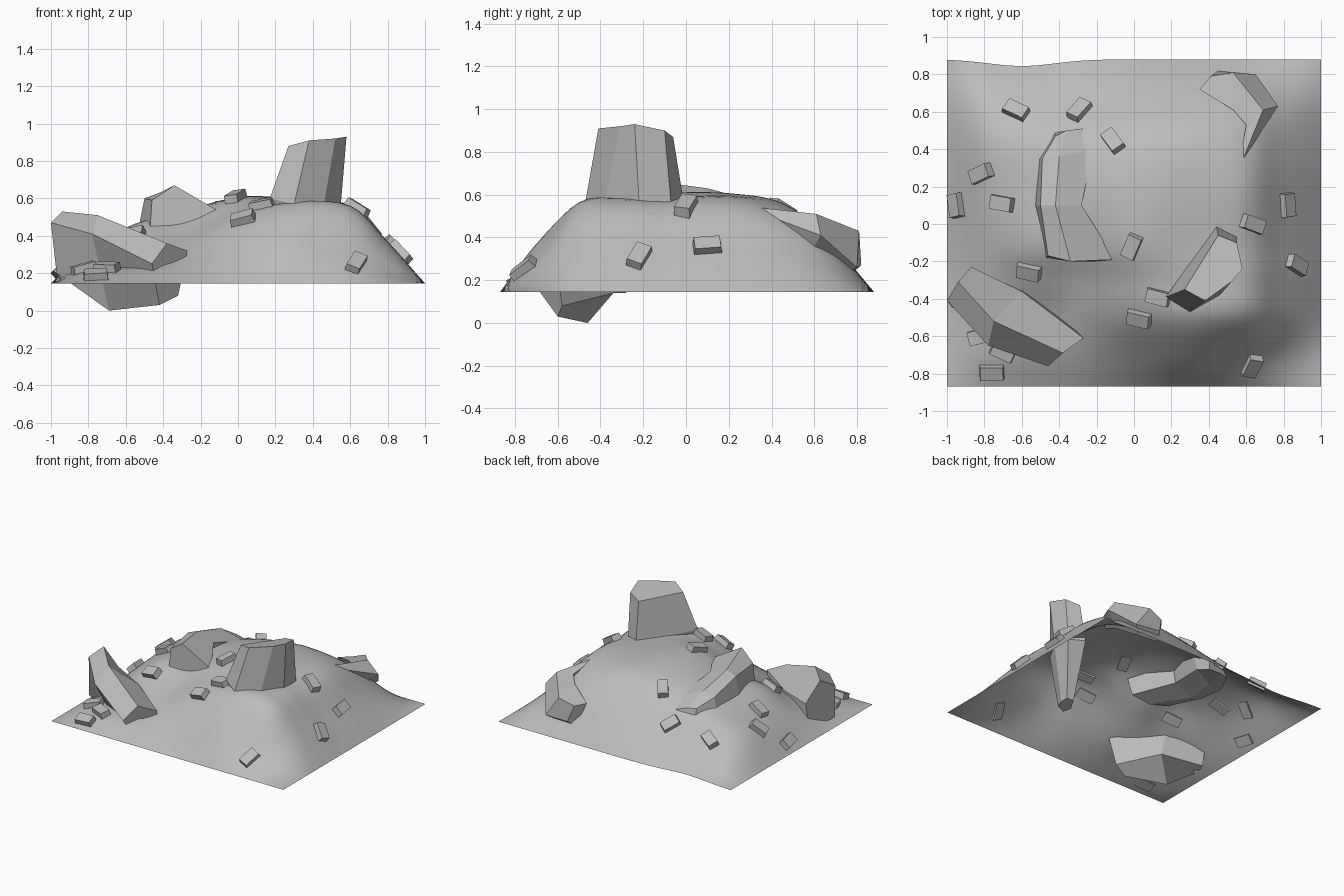
import bpy
import bmesh
import math
from mathutils import Vector, Matrix
from mathutils.bvhtree import BVHTree

if "Cube" in bpy.data.objects:
    bpy.data.objects.remove(bpy.data.objects["Cube"], do_unlink=True)

# One stone colour for everything
stone = bpy.data.materials.new("grey_stone")
stone.use_nodes = True
stone.diffuse_color = (0.5, 0.5, 0.5, 1)
stone.node_tree.nodes["Principled BSDF"].inputs["Base Color"].default_value = (0.5, 0.5, 0.5, 1)


def make_object(name, bm, smooth=False):
    """Turn a bmesh into a named, coloured object."""
    mesh = bpy.data.meshes.new(name)
    for face in bm.faces:
        face.smooth = smooth
    bm.to_mesh(mesh)
    bm.free()
    mesh.materials.append(stone)
    obj = bpy.data.objects.new(name, mesh)
    bpy.context.collection.objects.link(obj)
    return obj


def spline(values, t):
    """Smooth curve through evenly indexed values, straight at both ends."""
    last = len(values) - 1
    i = min(int(t), last - 1)
    f = t - i
    b, c = values[i], values[i + 1]
    a = values[i - 1] if i > 0 else 2 * b - c
    d = values[i + 2] if i + 2 <= last else 2 * c - b
    return b + 0.5 * f * (c - a + f * (2 * a - 5 * b + 4 * c - d + f * (3 * (b - c) + d - a)))


# Hill: an open sheet, level around its rim, shaped by a coarse grid of heights
RIM = 14.5
columns = [-1, -0.8, -0.55, -0.3, 0, 0.3, 0.6, 0.8, 1]
rows = [-0.87, -0.7, -0.5, -0.3, -0.1, 0.2, 0.45, 0.65, 0.88]
inner = [
    [20, 22, 24, 30, 37, 30, 22],
    [23, 26, 33, 47, 56, 53, 35],
    [27, 37, 41, 54, 58, 56, 37],
    [31, 46, 50, 60, 59, 55, 36],
    [34, 45, 53, 60, 60, 56, 36],
    [34, 42, 47, 54, 56, 50, 33],
    [27, 31, 32, 38, 41, 38, 27],
]
edge_row = [RIM] * len(columns)
heights = [edge_row] + [[RIM] + row + [RIM] for row in inner] + [edge_row]


def hill_point(u, v):
    x = spline(columns, u)
    y = spline(rows, v)
    z = spline([spline(row, u) for row in heights], v) / 100
    # the back rim wavers inward toward one side
    waver = 0.035 * math.exp(-((x + 0.6) / 0.25) ** 2)
    return Vector((x, y - waver * max(0, y) ** 2 / 0.77, z))


STEPS = 48
hill = bmesh.new()
span = len(columns) - 1
grid = [[hill.verts.new(hill_point(span * i / STEPS, span * j / STEPS))
         for i in range(STEPS + 1)] for j in range(STEPS + 1)]
for j in range(STEPS):
    for i in range(STEPS):
        hill.faces.new((grid[j][i], grid[j][i + 1], grid[j + 1][i + 1], grid[j + 1][i]))
hill.normal_update()
surface = BVHTree.FromBMesh(hill)
make_object("hill", hill, smooth=True)


def loft_rock(name, rings):
    """Skin a faceted rock over matching rings given in hundredths."""
    bm = bmesh.new()
    loops = [[bm.verts.new(Vector(p) / 100) for p in ring] for ring in rings]
    count = len(loops[0])
    for low, high in zip(loops, loops[1:]):
        for k in range(count):
            n = (k + 1) % count
            bm.faces.new((low[k], low[n], high[n], high[k]))
    bm.faces.new(loops[0][::-1])
    bm.faces.new(loops[-1])
    bmesh.ops.recalc_face_normals(bm, faces=bm.faces)
    return make_object(name, bm)


# Long slab thrust through the front corner
loft_rock("front_slab", [
    [(-87, -23, 36), (-94, -31, 53), (-100, -41, 47), (-97, -45, 20), (-87, -28, 14)],
    [(-60, -36, 34), (-75, -52, 51), (-78, -65, 41), (-69, -46, 0), (-54, -34, 14)],
    [(-27, -61, 32), (-38, -69, 36), (-46, -76, 25), (-42, -60, 3), (-32, -58, 8)],
])

# Curved ledge on the left shoulder of the hill
loft_rock("curved_ledge", [
    [(-47, -18, 44), (-46, -17, 59), (-34, -20, 67), (-10, -19, 53), (-15, -20, 42), (-32, -21, 41)],
    [(-54, 10, 40), (-50, 10, 60), (-42, 10, 63), (-28, 10, 58), (-30, 10, 44), (-45, 10, 37)],
    [(-52, 35, 36), (-49, 35, 53), (-40, 36, 56), (-22, 40, 49), (-25, 40, 40), (-40, 35, 36)],
    [(-43, 51, 35), (-42, 47, 47), (-36, 50, 47), (-27, 51, 44), (-27, 51, 36), (-36, 53, 35)],
])

# Tall leaning block on the crest, rooted deep inside the hill
loft_rock("standing_block", [
    [(34, -38, 18), (42, -34, 18), (44, -28, 18), (42, -24, 20), (36, -24, 20), (30, -34, 20)],
    [(30, -47, 57), (46, -38, 57), (55, -22, 57), (55, -7, 56), (44, -1, 56), (17, -39, 60)],
    [(38, -41, 91), (52, -31, 92), (58, -24, 93), (55, -10, 90), (45, -6, 87), (27, -35, 88)],
])

# Crescent rock on the back slope
loft_rock("crescent_rock", [
    [(57, 36, 53), (58, 34, 54), (59, 36, 51), (58, 37, 44)],
    [(60, 53, 49), (69, 61, 51), (77, 63, 41), (66, 58, 32)],
    [(53, 61, 46), (53, 81, 43), (65, 80, 26), (58, 74, 22)],
    [(35, 72, 40), (41, 79, 39), (45, 82, 27), (42, 76, 22)],
])


def add_rubble(index, x, y, turn):
    """Set a small tapered block on the hill, tilted with the slope."""
    spot, normal, _, _ = surface.ray_cast(Vector((x, y, 2)), Vector((0, 0, -1)))
    along = Vector((math.cos(turn), math.sin(turn), 0))
    along = (along - normal * along.dot(normal)).normalized()
    across = normal.cross(along)
    frame = Matrix((along, across, normal)).transposed().to_4x4()
    bm = bmesh.new()
    bmesh.ops.create_cube(bm, size=1)
    for vert in bm.verts:
        if vert.co.z > 0:
            vert.co.x *= 0.9
    bmesh.ops.scale(bm, vec=(0.135, 0.075, 0.055), verts=bm.verts)
    bmesh.ops.transform(bm, matrix=Matrix.Translation(spot + normal * 0.012) @ frame, verts=bm.verts)
    make_object(f"rubble_{index}", bm)


# Scattered rubble: place in hundredths, turn in degrees
rubble = [
    (-63, 60, -35), (-29, 60, 65), (-11, 44, -55), (-81, 27, 18), (-94, 10, -75), (-70, 11, -8),
    (-56, -25, -5), (-1, -12, 65), (13, -39, -12), (3, -50, -5), (63, 0, -17), (81, 10, -82),
    (86, -22, -15), (63, -75, 80), (-82, -60, 15), (-70, -68, -25), (-76, -79, 2),
]
for number, (px, py, degrees) in enumerate(rubble, 1):
    add_rubble(number, px / 100, py / 100, math.radians(degrees))
